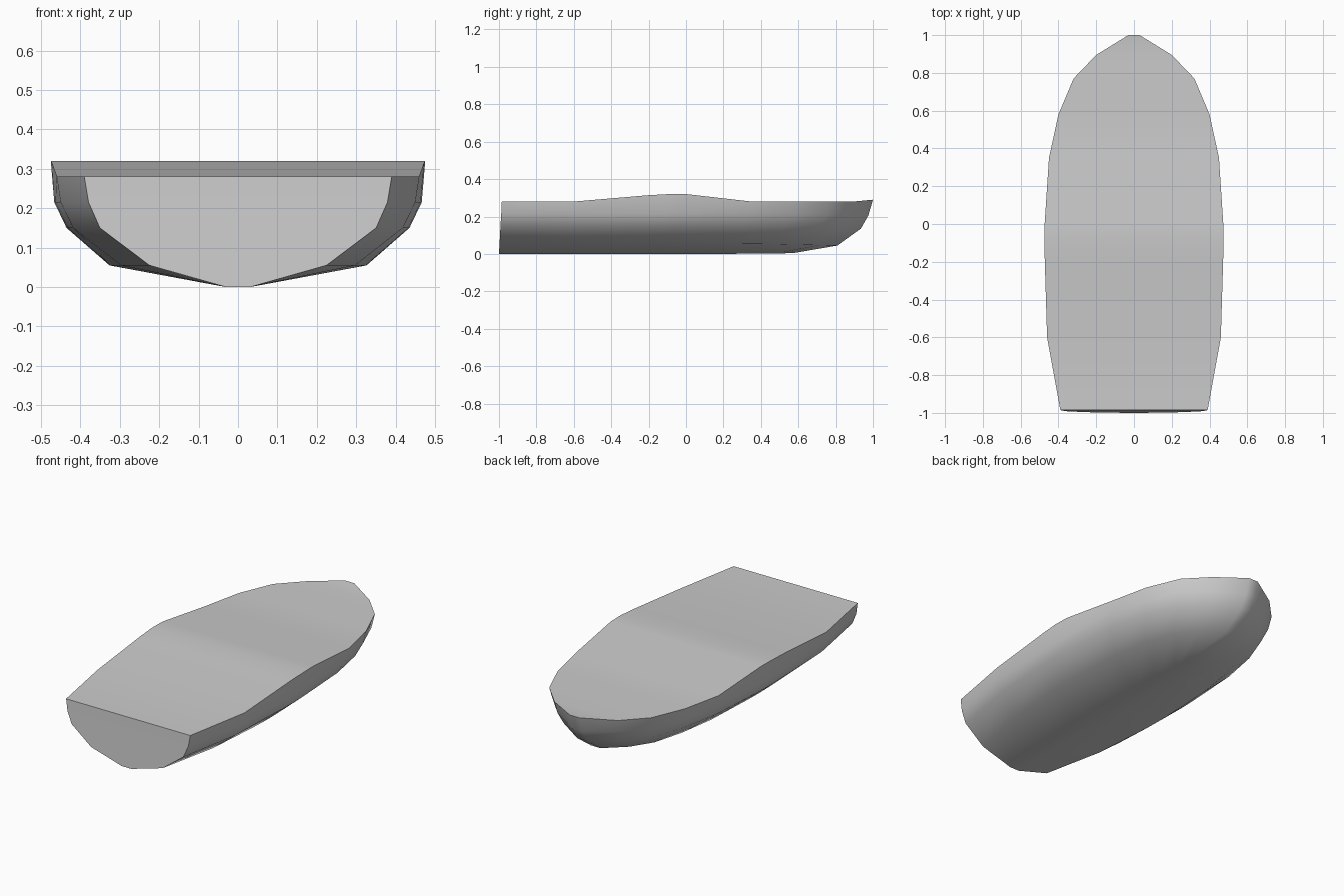
import bpy, bmesh

if "Cube" in bpy.data.objects:
    bpy.data.objects.remove(bpy.data.objects["Cube"])

# Deck outline from stern to stem: y, half width, deck height
DECK = [(-0.985, 0.39, 0.28), (-0.6, 0.46, 0.28), (-0.2, 0.472, 0.314),
        (-0.09, 0.475, 0.32), (0.0, 0.473, 0.32), (0.35, 0.45, 0.28),
        (0.58, 0.40, 0.28), (0.77, 0.32, 0.28), (0.895, 0.20, 0.28),
        (1.0, 0.03, 0.29)]
# Hull levels keel to gunwale: height, stem y, stem height, width share at stern / amidships, stern y
LEVELS = [(0.0, 0.57, 0.004, 0.0, 0.0, -1.0),
          (0.055, 0.81, 0.045, 0.54, 0.665, -0.997),
          (0.15, 0.935, 0.135, 0.89, 0.91, -0.992),
          (0.215, 0.975, 0.205, 0.97, 0.98, -0.988),
          (None, 1.0, 0.29, 1.0, 1.0, -0.985)]
KEEL = 0.03


def hull_point(level, station, side):
    z0, stem_y, stem_z, f_stern, f_mid, stern_y = level
    y, w, deck_z = station
    t = (y + 0.985) / 1.985
    share = f_stern + (f_mid - f_stern) * min(1, t / 0.3)
    z = deck_z if z0 is None else z0 + (stem_z - z0) * max(0, (t - 0.75) / 0.25)
    return (side * (KEEL + (w - KEEL) * share), stern_y + (stem_y - stern_y) * t, z)


# Hull shell: each station is an open loop, gunwale to gunwale around the keel
bm = bmesh.new()
rings = []
for st in DECK:
    left = [bm.verts.new(hull_point(l, st, -1)) for l in reversed(LEVELS)]
    right = [bm.verts.new(hull_point(l, st, 1)) for l in LEVELS]
    rings.append(left + right)
n = len(rings[0])
for a, b in zip(rings, rings[1:]):
    for i in range(n):  # the last strip closes the deck
        j = (i + 1) % n
        bm.faces.new((a[i], a[j], b[j], b[i]))
# Transom and stem as strips across the hull
for ring in (rings[0], rings[-1]):
    for i in range(n // 2 - 1):
        bm.faces.new((ring[i], ring[i + 1], ring[n - 2 - i], ring[n - 1 - i]))
bmesh.ops.recalc_face_normals(bm, faces=bm.faces)
mesh = bpy.data.meshes.new("boat_hull")
bm.to_mesh(mesh)
bm.free()
hull = bpy.data.objects.new("boat_hull", mesh)
bpy.context.collection.objects.link(hull)

# Smooth sides, crisp gunwale, transom and stem
bpy.context.view_layer.objects.active = hull
hull.select_set(True)
bpy.ops.object.shade_smooth_by_angle(angle=0.75)
